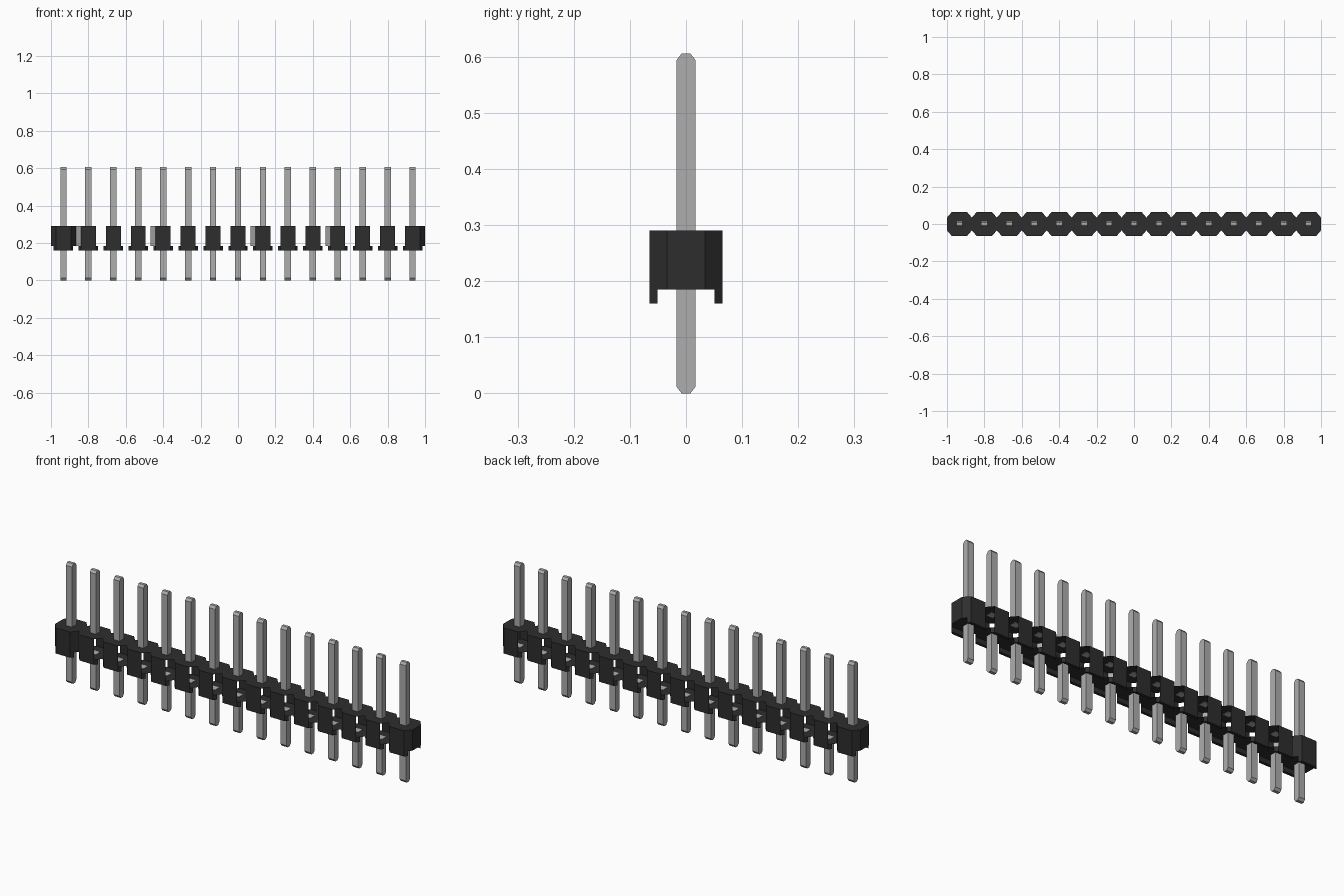
import bpy
import bmesh

if "Cube" in bpy.data.objects:
    bpy.data.objects.remove(bpy.data.objects["Cube"])

COUNT = 15
PITCH = 2 / COUNT
HALF = PITCH / 2
WALL_X, WALL_Y, SIDE_Y = 0.04, 0.065, 0.034
FLOOR, ROOF, FOOT = 0.185, 0.29, 0.16
FOOT_Y = 0.051
PIN = 0.017


def material(name, value, roughness):
    mat = bpy.data.materials.new(name)
    mat.use_nodes = True
    color = (value, value, value, 1)
    mat.diffuse_color = color
    bsdf = mat.node_tree.nodes["Principled BSDF"]
    bsdf.inputs["Base Color"].default_value = color
    bsdf.inputs["Roughness"].default_value = roughness
    return mat


black = material("black plastic", 0.027, 0.6)
metal = material("grey metal", 0.42, 0.5)


def finish(name, bm, *mats):
    mesh = bpy.data.meshes.new(name)
    bm.to_mesh(mesh)
    bm.free()
    for mat in mats:
        mesh.materials.append(mat)
    obj = bpy.data.objects.new(name, mesh)
    bpy.context.collection.objects.link(obj)
    return obj


def face(bm, points, slot=0):
    f = bm.faces.new([bm.verts.new(p) for p in points])
    f.material_index = slot


def wall(bm, a, b, z0, z1, slot=0):
    face(bm, [(*a, z0), (*b, z0), (*b, z1), (*a, z1)], slot)


def prism(bm, outline, z0, z1):
    for a, b in zip(outline, outline[1:] + outline[:1]):
        wall(bm, a, b, z0, z1)
    face(bm, [(*p, z1) for p in outline])
    face(bm, [(*p, z0) for p in reversed(outline)])


centres = [(i - (COUNT - 1) / 2) * PITCH for i in range(COUNT)]
last = COUNT - 1

# Hollow housing: six-sided roof and floor cells with front and back walls
housing = bmesh.new()
for i, cx in enumerate(centres):
    outline = [(cx - WALL_X, -WALL_Y), (cx + WALL_X, -WALL_Y),
               (cx + HALF, -SIDE_Y), (cx + HALF, SIDE_Y),
               (cx + WALL_X, WALL_Y), (cx - WALL_X, WALL_Y),
               (cx - HALF, SIDE_Y), (cx - HALF, -SIDE_Y)]
    face(housing, [(*p, ROOF) for p in outline])
    face(housing, [(*p, FLOOR) for p in reversed(outline)])
    # Sides in outline order: front, right slant, right end, right slant, back ...
    sides = {0, 4}
    if i == 0:
        sides |= {1, 3, 5, 6, 7}
    if i == last:
        sides |= {1, 2, 3}
    for s in sides:
        wall(housing, outline[s], outline[(s + 1) % 8], FLOOR, ROOF)
    # A few cells keep a grey front slant
    if i in (1, 4, 8, 11):
        wall(housing, outline[7], outline[0], FLOOR, ROOF, 1)
bmesh.ops.remove_doubles(housing, verts=housing.verts, dist=0.0001)
finish("housing", housing, black, metal)

# Standoff feet under the front and back walls
foot_x = WALL_X + (HALF - WALL_X) * (WALL_Y - FOOT_Y) / (WALL_Y - SIDE_Y)
feet = bmesh.new()
for cx in centres:
    for side in (-1, 1):
        outline = [(cx - WALL_X, side * WALL_Y), (cx + WALL_X, side * WALL_Y),
                   (cx + foot_x, side * FOOT_Y), (cx - foot_x, side * FOOT_Y)]
        prism(feet, outline if side < 0 else outline[::-1], FOOT, FLOOR)
bmesh.ops.remove_doubles(feet, verts=feet.verts, dist=0.0001)
bmesh.ops.recalc_face_normals(feet, faces=feet.faces)
finish("standoff_feet", feet, black)


# Square pins with a wedge tip, split into upper and lower lengths
def pins(name, root, tip):
    shoulder = tip + (0.012 if tip < root else -0.012)
    profile = [(-PIN, root), (PIN, root), (PIN, shoulder),
               (PIN * 0.45, tip), (-PIN * 0.45, tip), (-PIN, shoulder)]
    bm = bmesh.new()
    for cx in centres:
        left = [bm.verts.new((cx - PIN, y, z)) for y, z in profile]
        right = [bm.verts.new((cx + PIN, y, z)) for y, z in profile]
        bm.faces.new(left)
        bm.faces.new(right[::-1])
        for k in range(len(profile)):
            n = (k + 1) % len(profile)
            bm.faces.new([left[k], right[k], right[n], left[n]])
    bmesh.ops.recalc_face_normals(bm, faces=bm.faces)
    finish(name, bm, metal)


pins("upper_pins", ROOF - 0.002, 0.606)
pins("lower_pins", FLOOR + 0.002, 0)
